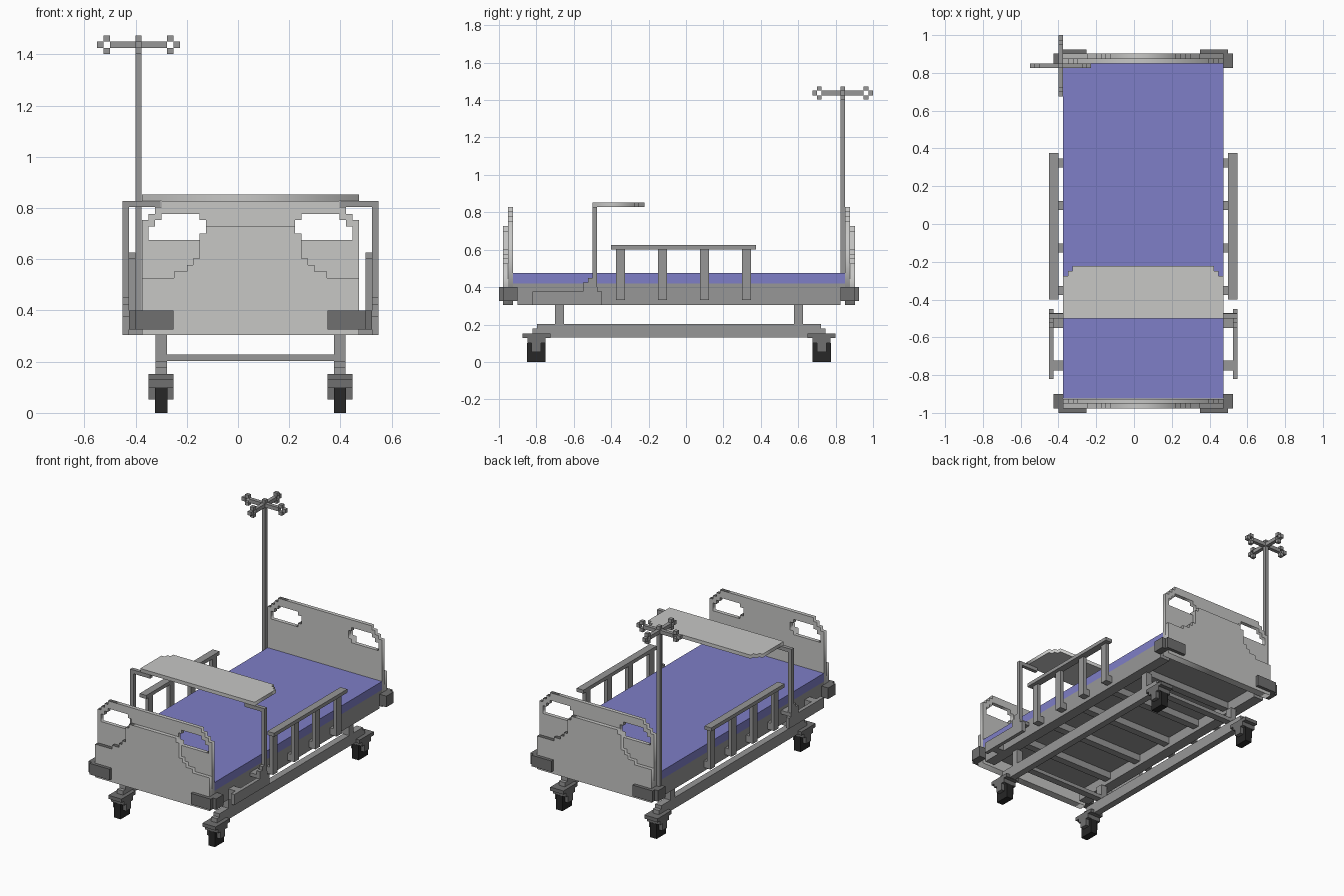
import bpy, math

if "Cube" in bpy.data.objects:
    bpy.data.objects.remove(bpy.data.objects["Cube"])

CX, CY = 0.049, -0.0375          # bed centre (pole pushes it off origin)


def material(name, r, g, b):
    m = bpy.data.materials.new(name)
    m.diffuse_color = (r, g, b, 1)
    m.use_nodes = True
    m.node_tree.nodes["Principled BSDF"].inputs["Base Color"].default_value = m.diffuse_color
    return m


LIGHT = material("light_grey", 0.57, 0.57, 0.56)
FRAME = material("frame_grey", 0.31, 0.31, 0.31)
DARK = material("dark_grey", 0.16, 0.16, 0.16)
BLACK = material("black_rubber", 0.02, 0.02, 0.02)
BLUE = material("mattress_blue", 0.21, 0.21, 0.57)


def boxes(name, spans, mat):
    """One object made of boxes given as (x0, x1, y0, y1, z0, z1)."""
    verts, faces = [], []
    for x0, x1, y0, y1, z0, z1 in spans:
        n = len(verts)
        x0, x1 = sorted((x0, x1))
        y0, y1 = sorted((y0, y1))
        verts += [(x, y, z) for z in (z0, z1)
                  for x, y in ((x0, y0), (x1, y0), (x1, y1), (x0, y1))]
        faces += [[n + i for i in f] for f in (
            (0, 3, 2, 1), (4, 5, 6, 7), (0, 1, 5, 4),
            (1, 2, 6, 5), (2, 3, 7, 6), (3, 0, 4, 7))]
    me = bpy.data.meshes.new(name)
    me.from_pydata(verts, [], faces)
    me.materials.append(mat)
    ob = bpy.data.objects.new(name, me)
    bpy.context.collection.objects.link(ob)
    return ob


def flip_x(spans):
    return spans + [(2 * CX - b, 2 * CX - a, c, d, e, f) for a, b, c, d, e, f in spans]


def flip_y(spans):
    return spans + [(a, b, 2 * CY - d, 2 * CY - c, e, f) for a, b, c, d, e, f in spans]


def plate(name, loops, thick, loc, rot, mat):
    """Flat plate with optional holes, extruded from 2D outlines."""
    cu = bpy.data.curves.new(name, 'CURVE')
    cu.dimensions = '2D'
    cu.fill_mode = 'BOTH'
    cu.extrude = thick / 2
    for pts in loops:
        s = cu.splines.new('POLY')
        s.points.add(len(pts) - 1)
        for p, (u, v) in zip(s.points, pts):
            p.co = (u, v, 0, 1)
        s.use_cyclic_u = True
    cu.materials.append(mat)
    ob = bpy.data.objects.new(name, cu)
    ob.location, ob.rotation_euler = loc, rot
    bpy.context.collection.objects.link(ob)
    bpy.ops.object.select_all(action='DESELECT')
    ob.select_set(True)
    bpy.context.view_layer.objects.active = ob
    bpy.ops.object.convert(target='MESH')


def mirrored(half):
    return half + [(-u, v) for u, v in reversed(half)]


# Head and foot boards: stepped sheet with two grips plus an outer panel
sheet = mirrored([(.424, .305), (.424, .753), (.398, .753), (.398, .777), (.373, .777),
                  (.373, .803), (.348, .803), (.348, .828)])
grip = [(.398, .675), (.398, .727), (.373, .727), (.373, .753), (.348, .753), (.348, .777),
        (.199, .777), (.199, .753), (.174, .753), (.174, .70), (.199, .70), (.199, .675)]
panel = mirrored([(.424, .305), (.424, .527), (.299, .527), (.299, .552), (.249, .552),
                  (.249, .577), (.224, .577), (.224, .602), (.199, .602), (.199, .70),
                  (.174, .70), (.174, .727)])
upright = (math.pi / 2, 0, 0)
for end, s in (("foot", -1), ("head", 1)):
    plate(end + "_board", [sheet, grip, [(-u, v) for u, v in grip]], 0.026,
          (CX, CY + s * 0.901, 0), upright, LIGHT)
    plate(end + "_board_panel", [panel], 0.026, (CX, CY + s * 0.927, 0), upright, LIGHT)

# Mattress, deck and upper frame
boxes("mattress", [(-.375, .473, -.925, .85, .42, .476)], BLUE)
boxes("bed_deck", [(-.375, .473, -.925, .85, .376, .42)], FRAME)
boxes("frame_side_rails", flip_x([(.40, .473, -.90, .825, .305, .376)]), FRAME)
boxes("frame_slats", [(-.302, .40, CY + k * .29 - .025, CY + k * .29 + .025, .33, .376)
                      for k in range(-2, 3)], FRAME)

# Corner bumpers wrapping the boards
boxes("corner_bumpers", flip_y(flip_x([(.35, .498, -1, -.978, .326, .40),
                                       (.473, .523, -.978, -.90, .326, .40)])), DARK)

# Lower frame: stepped base rails, posts and cross bars
boxes("base_rails", flip_x([(.375, .42, -.797, .722, .18, .203),
                            (.375, .42, -.822, .747, .13, .18)]), FRAME)
boxes("base_posts", flip_y(flip_x([(.375, .42, -.70, -.652, .203, .305)])), FRAME)
boxes("base_cross_bars", flip_y([(-.277, .375, -.70, -.652, .203, .228)]), FRAME)

# Casters
wx, wy = 0.398, -0.80
boxes("caster_plates", flip_y(flip_x([(wx - .049, wx + .049, wy - .075, wy + .075, .128, .152),
                                      (wx - .049, wx + .049, wy - .048, wy + .048, .10, .128)])),
      DARK)
boxes("caster_forks", flip_y(flip_x([(wx + a, wx + a + .025, wy - .025, wy + .025, .053, .10)
                                     for a in (-.049, .024)])), DARK)
boxes("caster_wheels", flip_y(flip_x([(wx - .024, wx + .024, wy - .049, wy + .049, 0, .10)])),
      BLACK)

# Side guard rails
posts = []
for k in range(4):
    y = -.375 + k * .2247
    posts += [(.498, .523, y, y + .048, .33, .602), (.473, .498, y, y + .048, .33, .376)]
boxes("guard_posts", flip_x(posts), FRAME)
boxes("guard_top_bars", flip_x([(.498, .548, -.40, .375, .602, .626)]), FRAME)

# Overbed table: stepped top, legs, arms and sliding rails
top = mirrored([(.424, -.50), (.424, -.275), (.399, -.275), (.399, -.25), (.374, -.25),
                (.374, -.223)])
plate("table_top", [top], 0.024, (CX, 0, .84), (0, 0, 0), LIGHT)
boxes("table_legs", flip_x([(.523, .548, -.50, -.475, .40, .803),
                            (.40, .548, -.50, -.475, .803, .828),
                            (.523, .548, -.55, -.50, .40, .425),
                            (.523, .548, -.525, -.50, .425, .45)]), FRAME)
boxes("table_rails", flip_x([(.523, .548, -.82, -.45, .305, .376),
                             (.473, .523, -.775, -.722, .305, .376),
                             (.473, .548, -.55, -.472, .376, .40)]), FRAME)

# Drip pole with four hook rings
px, py, h = -.3885, .8375, .0125
boxes("drip_pole", [(px - h, px + h, py - h, py + h, .38, 1.473)], FRAME)
arms = []
for s in (-1, 1):
    cells = [(s * h, s * .112, 1.425, 1.45), (s * .137, s * .162, 1.425, 1.45),
             (s * .112, s * .137, 1.45, 1.473), (s * .112, s * .137, 1.402, 1.425)]
    for a, b, z0, z1 in cells:
        arms += [(px + a, px + b, py - h, py + h, z0, z1),
                 (px - h, px + h, py + a, py + b, z0, z1)]
boxes("drip_hooks", arms, FRAME)
